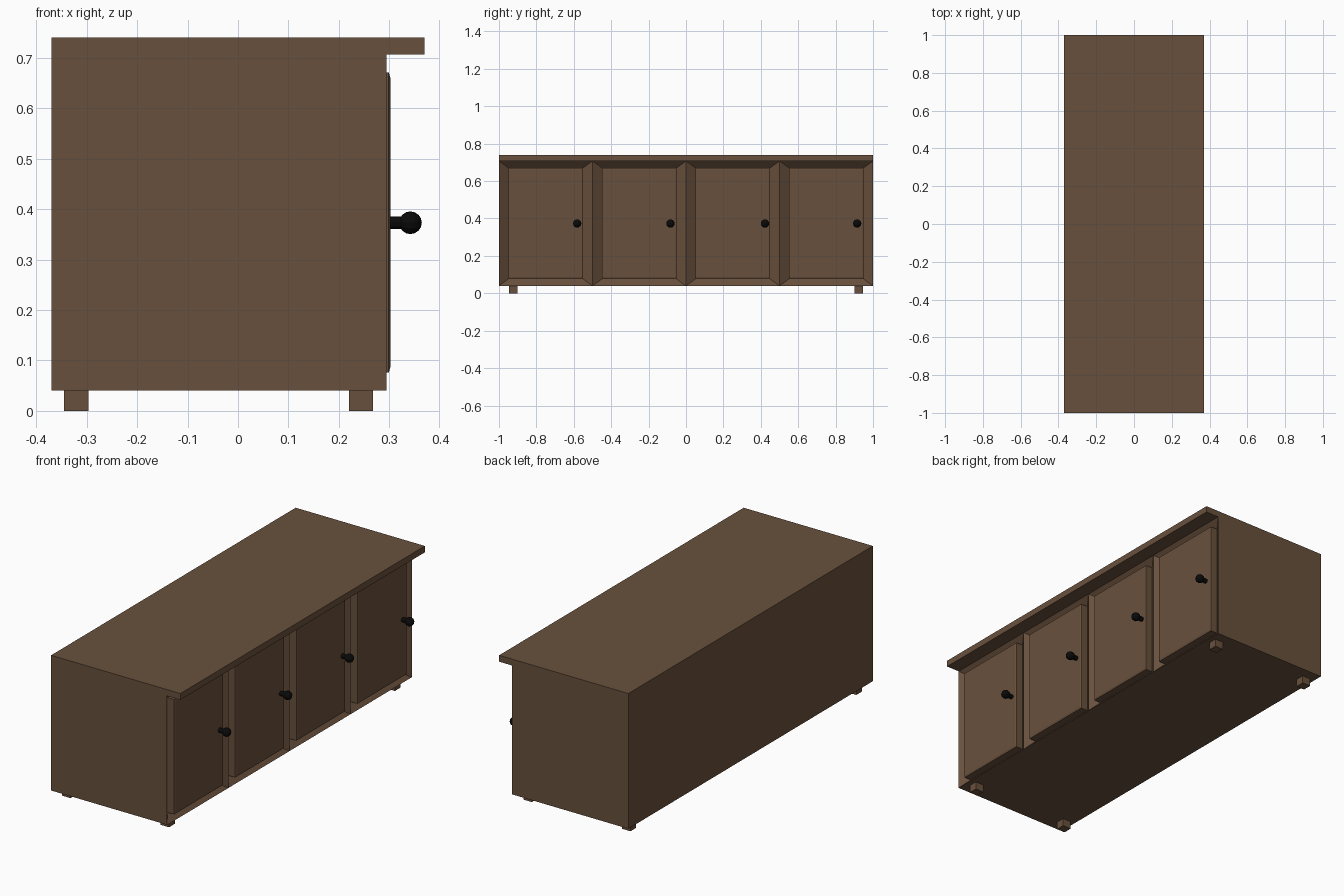
import bpy, bmesh, math
from mathutils import Matrix

if "Cube" in bpy.data.objects:
    bpy.data.objects.remove(bpy.data.objects["Cube"])


def material(name, rgb):
    m = bpy.data.materials.new(name)
    m.diffuse_color = (*rgb, 1)
    m.use_nodes = True
    m.node_tree.nodes["Principled BSDF"].inputs["Base Color"].default_value = m.diffuse_color
    return m


WOOD = material("brown wood", (0.14, 0.081, 0.046))
BLACK = material("black knob", (0.003, 0.003, 0.003))


def finish(bm, name, mat):
    bmesh.ops.recalc_face_normals(bm, faces=bm.faces[:])
    me = bpy.data.meshes.new(name)
    bm.to_mesh(me)
    bm.free()
    me.materials.append(mat)
    ob = bpy.data.objects.new(name, me)
    bpy.context.collection.objects.link(ob)
    return ob


def add_box(bm, x, y, z):
    m = Matrix.Translation((sum(x) / 2, sum(y) / 2, sum(z) / 2)) @ Matrix.Diagonal(
        (x[1] - x[0], y[1] - y[0], z[1] - z[0], 1))
    bmesh.ops.create_cube(bm, size=1, matrix=m)


BACK, FRONT, LIP = -0.37, 0.295, 0.37
BOTTOM, UNDER_TOP, TOP = 0.04, 0.707, 0.74

# Cabinet body, its open side filled by four doors with sloped frames and raised panels
bm = bmesh.new()
add_box(bm, (BACK, FRONT), (-1, 1), (BOTTOM, UNDER_TOP))
open_side = [f for f in bm.faces if f.calc_center_median().x > FRONT - 0.001]
bmesh.ops.delete(bm, geom=open_side, context='FACES_ONLY')


def ring(y0, x, dy, dz):
    y1 = y0 + 0.5
    return [bm.verts.new((x, y, z)) for y, z in (
        (y0 + dy, BOTTOM + dz), (y1 - dy, BOTTOM + dz),
        (y1 - dy, UNDER_TOP - dz), (y0 + dy, UNDER_TOP - dz))]


for i in range(4):
    y0 = -1 + 0.5 * i
    rings = [ring(y0, FRONT, 0, 0),               # outer edge
             ring(y0, FRONT - 0.035, 0.05, 0.036),  # groove bottom
             ring(y0, FRONT + 0.004, 0.05, 0.036),  # panel side
             ring(y0, FRONT + 0.007, 0.056, 0.046)]  # panel face
    for a, b in zip(rings, rings[1:]):
        for k in range(4):
            n = (k + 1) % 4
            bm.faces.new((a[k], a[n], b[n], b[k]))
    bm.faces.new(rings[-1])
bmesh.ops.remove_doubles(bm, verts=bm.verts[:], dist=0.0001)
finish(bm, "cabinet_body", WOOD)

# Overhanging top
bm = bmesh.new()
add_box(bm, (BACK, LIP), (-1, 1), (UNDER_TOP, TOP))
finish(bm, "cabinet_top", WOOD)

# Short square feet
for label, x in (("back", (-0.345, -0.297)), ("front", (0.22, 0.268))):
    for side, y in (("left", (-0.947, -0.9)), ("right", (0.9, 0.947))):
        bm = bmesh.new()
        add_box(bm, x, y, (0, BOTTOM))
        finish(bm, f"{label}_{side}_foot", WOOD)

# Ball knobs on short stems
for i, y in enumerate((-0.582, -0.083, 0.422, 0.915)):
    bm = bmesh.new()
    turn = Matrix.Rotation(math.pi / 2, 4, 'Y')
    bmesh.ops.create_cone(bm, cap_ends=True, segments=12, radius1=0.012, radius2=0.012,
                          depth=0.032, matrix=Matrix.Translation((0.315, y, 0.373)) @ turn)
    bmesh.ops.create_uvsphere(bm, u_segments=12, v_segments=8, radius=0.0225,
                              matrix=Matrix.Translation((0.342, y, 0.373)) @ turn)
    finish(bm, f"door_knob_{i + 1}", BLACK)
